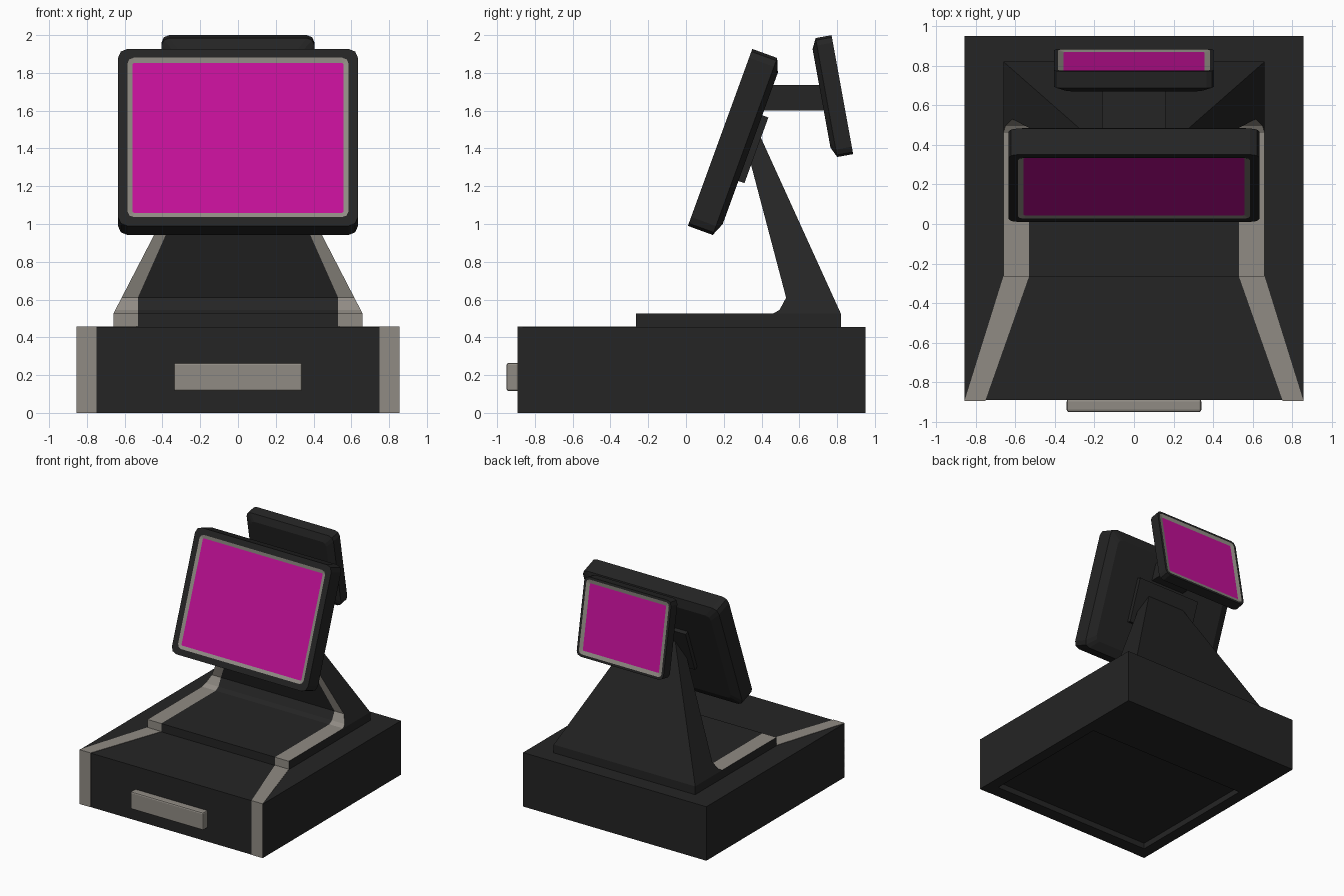
import bpy, bmesh, math
from mathutils import Matrix, Vector

if "Cube" in bpy.data.objects:
    bpy.data.objects.remove(bpy.data.objects["Cube"])


def material(name, rgb):
    m = bpy.data.materials.new(name)
    m.diffuse_color = (*rgb, 1)
    m.use_nodes = True
    m.node_tree.nodes["Principled BSDF"].inputs["Base Color"].default_value = m.diffuse_color
    return m


DARK = material("charcoal_plastic", (0.018, 0.018, 0.018))
GREY = material("warm_grey_trim", (0.28, 0.26, 0.23))
PINK = material("magenta_screen", (0.54, 0.005, 0.31))


def finish(name, bm, mats):
    bmesh.ops.recalc_face_normals(bm, faces=bm.faces)
    me = bpy.data.meshes.new(name)
    bm.to_mesh(me)
    bm.free()
    for m in mats:
        me.materials.append(m)
    ob = bpy.data.objects.new(name, me)
    bpy.context.collection.objects.link(ob)
    return ob


def box(name, lo, hi, mat, bevel=0, matrix=Matrix()):
    bm = bmesh.new()
    lo, hi = Vector(lo), Vector(hi)
    bmesh.ops.create_cube(bm, size=1)
    for v in bm.verts:
        v.co = (lo + hi) / 2 + v.co * (hi - lo)
    if bevel:
        bmesh.ops.bevel(bm, geom=list(bm.edges), offset=bevel, segments=2,
                        profile=0.5, affect='EDGES')
    bm.transform(matrix)
    return finish(name, bm, [mat])


def striped_loft(name, profile, stripe_spans):
    """Closed side profile of (y, z, outer, inner) swept over x in three columns."""
    bm = bmesh.new()
    rows = [[bm.verts.new((x, y, z)) for x in (-o, -i, i, o)] for y, z, o, i in profile]
    n = len(rows)
    for k in range(n):
        a, b = rows[k], rows[(k + 1) % n]
        for c in range(3):
            f = bm.faces.new((a[c], a[c + 1], b[c + 1], b[c]))
            f.material_index = int(c != 1 and k in stripe_spans)
    for c in (0, 3):
        bm.faces.new([r[c] for r in rows])
    return finish(name, bm, [DARK, GREY])


def display(name, half_w, h, depth, back, back_inset, r, rim, border, matrix):
    """Rounded slab: front at y=0 facing -y, bottom at z=0."""
    def ring(bm, y, inset, rad):
        w, hh = half_w - inset, h / 2 - inset
        pts = []
        for q, (sx, sz) in enumerate(((1, 1), (-1, 1), (-1, -1), (1, -1))):
            for s in range(3):
                t = math.radians(90 * q + 45 * s)
                pts.append(bm.verts.new((sx * (w - rad) + rad * math.cos(t), y,
                                         h / 2 + sz * (hh - rad) + rad * math.sin(t))))
        return pts

    bm = bmesh.new()
    rings = [ring(bm, back, back_inset, r * 0.8), ring(bm, depth, 0, r), ring(bm, 0, 0, r),
             ring(bm, 0, rim, r * 0.7), ring(bm, 0.008, rim + border, r * 0.2)]
    for k in range(4):
        a, b = rings[k], rings[k + 1]
        for j in range(12):
            f = bm.faces.new((a[j], a[(j + 1) % 12], b[(j + 1) % 12], b[j]))
            f.material_index = int(k == 3)
    bm.faces.new(rings[0])
    bm.faces.new(rings[-1]).material_index = 2
    bm.transform(matrix)
    return finish(name, bm, [DARK, GREY, PINK])


# Cash drawer box with a recessed panel underneath
bm = bmesh.new()
W, Y0, Y1, H = 0.855, -0.89, 0.95, 0.455


def rect(w, y0, y1, z):
    return [bm.verts.new(p) for p in ((-w, y0, z), (w, y0, z), (w, y1, z), (-w, y1, z))]


loops = [rect(W, Y0, Y1, H), rect(W, Y0, Y1, 0),
         rect(0.76, -0.78, 0.4, 0), rect(0.76, -0.78, 0.4, 0.05)]
for a, b in zip(loops, loops[1:]):
    for j in range(4):
        bm.faces.new((a[j], a[(j + 1) % 4], b[(j + 1) % 4], b[j]))
bm.faces.new(loops[0])
bm.faces.new(loops[-1])
finish("drawer_box", bm, [DARK])

# Drawer handle
box("drawer_handle", (-0.34, -0.95, 0.115), (0.34, -0.885, 0.265), GREY, 0.012)

# Grey stripes wrapping the front and top of the drawer box
T = 0.003
for side, s in (("left", -1), ("right", 1)):
    box(f"front_stripe_{side}", (min(s * 0.75, s * W), Y0 - T, 0),
        (max(s * 0.75, s * W), Y0 + T, H + T), GREY)
    bm = bmesh.new()
    outline = ((0.75, Y0), (W, Y0), (0.66, -0.265), (0.53, -0.265))
    face = bm.faces.new([bm.verts.new((s * x, y, H - T)) for x, y in outline])
    ext = bmesh.ops.extrude_face_region(bm, geom=[face])
    for v in ext["geom"]:
        if isinstance(v, bmesh.types.BMVert):
            v.co.z = H + T
    finish(f"top_stripe_{side}", bm, [GREY])

# Stand: flat foot plate and tapering column
striped_loft("stand_foot", [(y, z, 0.66, 0.53) for y, z in
             ((0.82, 0.45), (-0.265, 0.45), (-0.265, 0.525), (0.82, 0.525))], {1, 2})


def taper(z):
    return 0.66 - 0.518 * (z - 0.525)


column = [(0.82, 0.525, 0.53), (0.46, 0.525, 0.53), (0.495, 0.545, 0.53),
          (0.53, 0.61, 0.53), (0.34, 1.33, 0.21), (0.395, 1.46, 0.15)]
striped_loft("stand_column", [(y, z, taper(z), i) for y, z, i in column], {1, 2, 3})

# Main touch screen, its mounting bracket and the rear customer screen
main = Matrix.Translation((0, 0.01, 0.99)) @ Matrix.Rotation(math.radians(-20), 4, 'X')
display("main_screen", 0.635, 0.997, 0.14, 0.17, 0.072, 0.05, 0.049, 0.027, main)
box("screen_bracket", (-0.3, 0.16, 0.315), (0.3, 0.204, 0.685), DARK, 0, main)

rear = (Matrix.Translation((0, 0.885, 1.37)) @ Matrix.Rotation(math.pi, 4, 'Z')
        @ Matrix.Rotation(math.radians(-10.3), 4, 'X'))
display("customer_screen", 0.405, 0.64, 0.086, 0.112, 0.055, 0.04, 0.02, 0.03, rear)

# Arm joining the two screens
box("screen_arm", (-0.16, 0.38, 1.6), (0.16, 0.74, 1.735), DARK)
